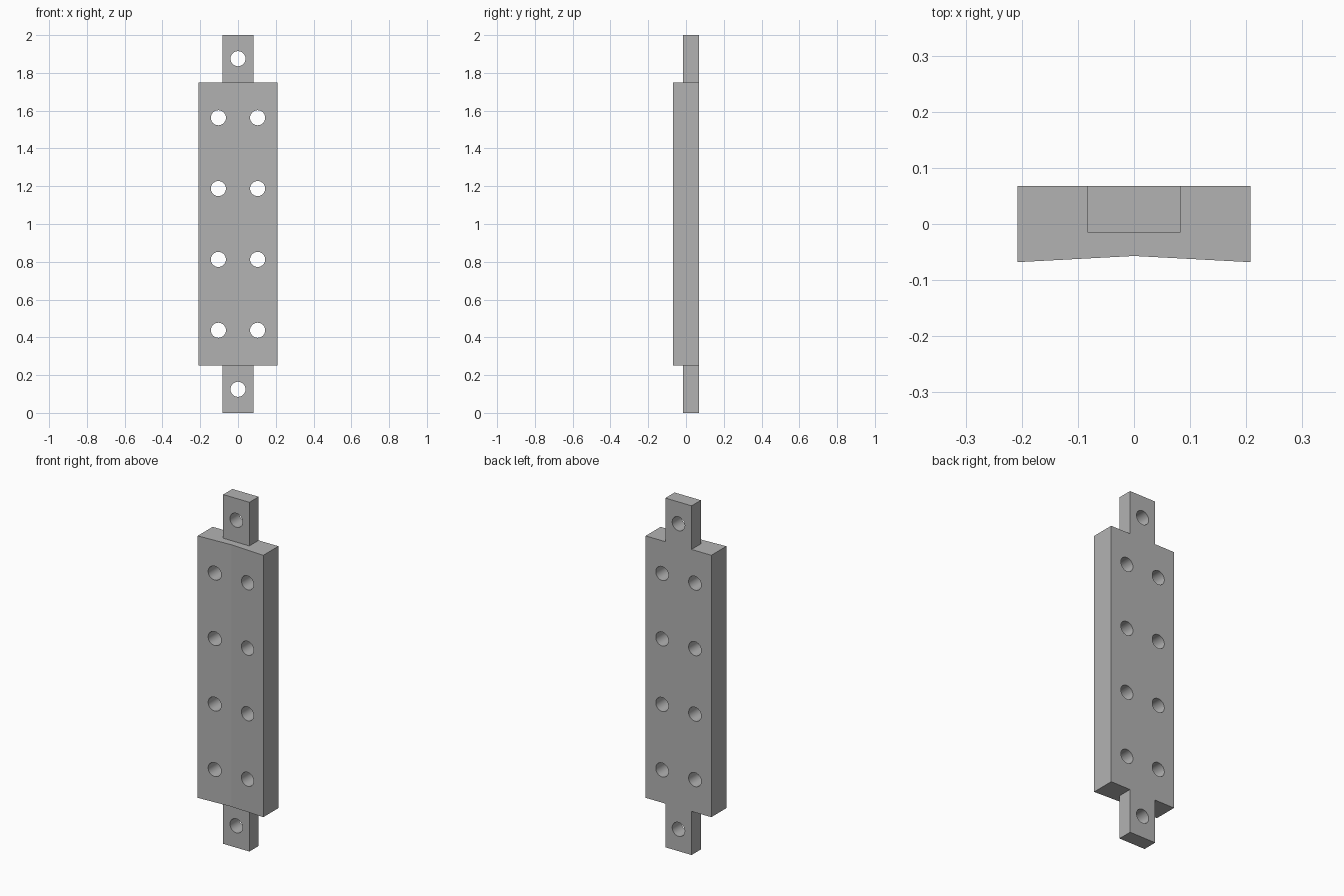
import bpy, bmesh
from math import radians
from mathutils import Matrix

if "Cube" in bpy.data.objects:
    bpy.data.objects.remove(bpy.data.objects["Cube"])

BACK, HOLE_R = 0.068, 0.04

metal = bpy.data.materials.new("plain_grey")
metal.diffuse_color = (0.45, 0.45, 0.45, 1)
metal.use_nodes = True
metal.node_tree.nodes["Principled BSDF"].inputs["Base Color"].default_value = metal.diffuse_color


def make_object(name, bm):
    bmesh.ops.recalc_face_normals(bm, faces=bm.faces)
    mesh = bpy.data.meshes.new(name)
    bm.to_mesh(mesh)
    bm.free()
    mesh.materials.append(metal)
    obj = bpy.data.objects.new(name, mesh)
    bpy.context.collection.objects.link(obj)
    return obj


def extrude_profile(name, profile, z0, z1):
    bm = bmesh.new()
    face = bm.faces.new([bm.verts.new((x, y, z0)) for x, y in profile])
    new = bmesh.ops.extrude_face_region(bm, geom=[face])["geom"]
    verts = [g for g in new if isinstance(g, bmesh.types.BMVert)]
    bmesh.ops.translate(bm, verts=verts, vec=(0, 0, z1 - z0))
    return make_object(name, bm)


# wide plate with a shallow V-shaped front
plate = extrude_profile("drilled_plate", [(-0.208, BACK), (-0.208, -0.068), (0, -0.057),
                                          (0.208, -0.068), (0.208, BACK)], 0.25, 1.75)

# narrow bar that forms both end tabs
bar = extrude_profile("tab_bar", [(-0.083, BACK), (-0.083, -0.0155),
                                  (0.083, -0.0155), (0.083, BACK)], 0, 2)

# screw holes: four rows of two, plus one in each tab
holes = [(0, 0.125), (0, 1.875)]
holes += [(x, 0.4375 + 0.375 * row) for row in range(4) for x in (-0.104, 0.104)]
bm = bmesh.new()
for x, z in holes:
    bmesh.ops.create_cone(bm, cap_ends=True, segments=32, radius1=HOLE_R, radius2=HOLE_R, depth=0.4,
                          matrix=Matrix.Translation((x, 0, z)) @ Matrix.Rotation(radians(90), 4, 'X'))
drill = make_object("hole_cutter", bm)

for helper, operation in ((bar, 'UNION'), (drill, 'DIFFERENCE')):
    mod = plate.modifiers.new(helper.name, 'BOOLEAN')
    mod.operation, mod.object, mod.solver = operation, helper, 'EXACT'

# bake the modifiers and remove the helpers
depsgraph = bpy.context.evaluated_depsgraph_get()
plate.data = bpy.data.meshes.new_from_object(plate.evaluated_get(depsgraph))
plate.modifiers.clear()
for helper in (bar, drill):
    bpy.data.objects.remove(helper)

# smooth only the narrow hole walls
for p in plate.data.polygons:
    p.use_smooth = abs(p.normal.y) < 0.01 and p.area < 0.005
